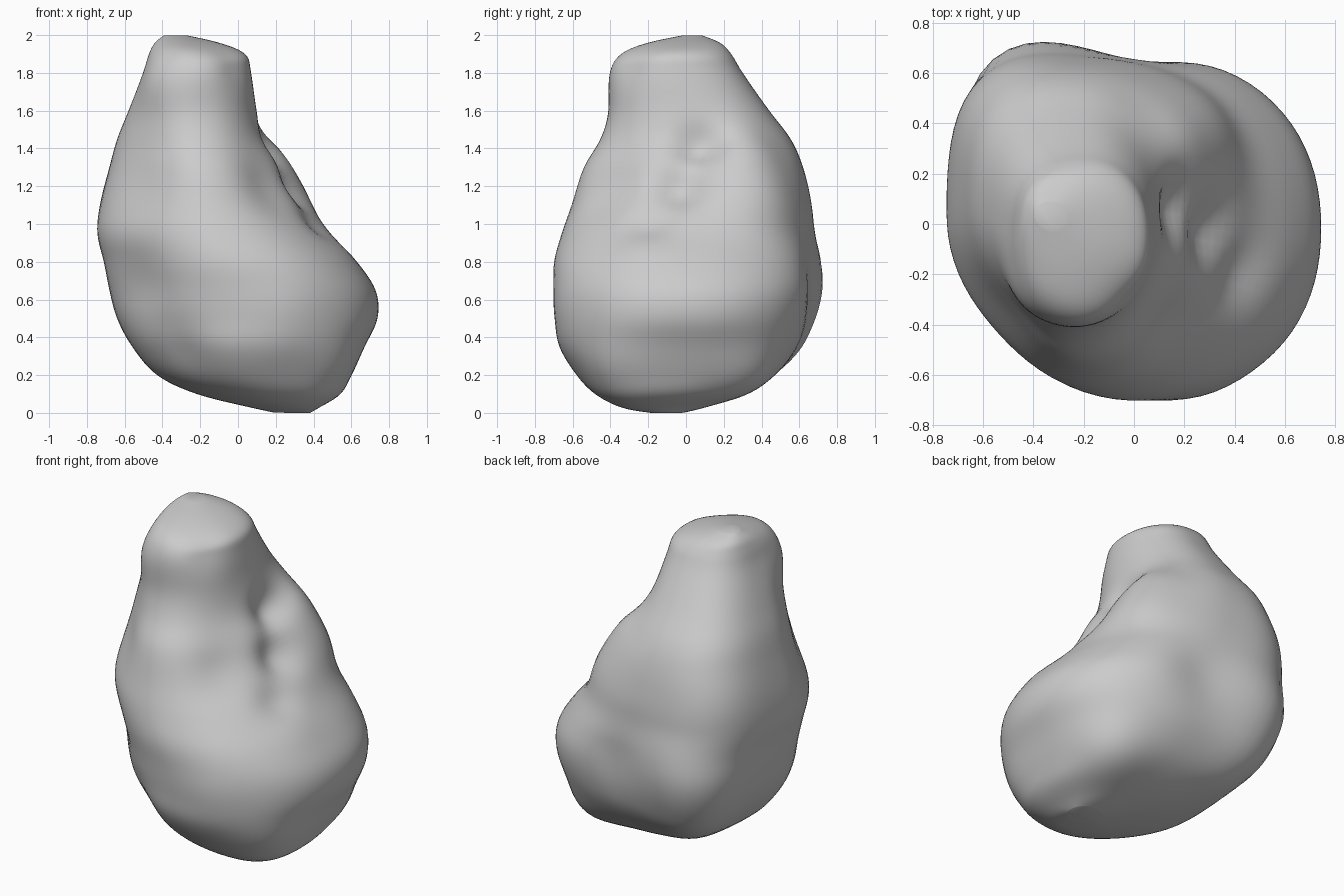
import bpy, bmesh, math
from mathutils import Vector

cube = bpy.data.objects.get("Cube")
if cube:
    bpy.data.objects.remove(cube, do_unlink=True)

SEGMENTS = 80
STEPS = 6

# Outline of the rock: height, x range, y range
OUTLINE = [
    (0.0, 0.2, 0.38, -0.18, -0.02),
    (0.03, 0.06, 0.43, -0.34, 0.10),
    (0.1, -0.22, 0.54, -0.48, 0.3),
    (0.2, -0.43, 0.6, -0.58, 0.47),
    (0.35, -0.56, 0.67, -0.67, 0.59),
    (0.5, -0.64, 0.74, -0.69, 0.65),
    (0.65, -0.68, 0.73, -0.7, 0.68),
    (0.8, -0.71, 0.63, -0.7, 0.68),
    (0.95, -0.745, 0.49, -0.66, 0.66),
    (1.1, -0.73, 0.38, -0.61, 0.65),
    (1.3, -0.68, 0.26, -0.55, 0.61),
    (1.45, -0.64, 0.15, -0.46, 0.55),
    (1.6, -0.58, 0.1, -0.41, 0.44),
    (1.8, -0.5, 0.07, -0.4, 0.3),
    (1.9, -0.47, 0.04, -0.34, 0.24),
    (1.96, -0.44, -0.1, -0.19, 0.18),
    (2.0, -0.39, -0.28, -0.01, 0.08),
]

# Fullness of the four corners: back +x, back -x, front -x, front +x
FULLNESS = (2.2, 2.7, 1.8, 2.2)

# Sculpted marks: centre, radius, outward push
MARKS = [
    ((-0.5, 0.62, 0.65), 0.28, 0.13),    # back corner ridge
    ((-0.42, 0.52, 0.32), 0.22, 0.07),
    ((-0.52, 0.48, 1.15), 0.25, 0.05),
    ((0.28, 0.38, 1.15), 0.22, 0.07),    # shoulder beside the groove
    ((0.16, 0.32, 1.4), 0.16, 0.05),
    ((0.35, -0.18, 0.96), 0.11, -0.09),  # groove
    ((0.25, -0.03, 1.17), 0.12, -0.15),
    ((0.13, 0.07, 1.38), 0.11, -0.11),
    ((0.15, -0.38, 1.2), 0.2, -0.07),    # flank in front of the groove
    ((0.45, -0.2, 0.78), 0.13, 0.03),    # knob under the groove
    ((0.25, -0.6, 0.55), 0.18, 0.02),
    ((0.45, 0.35, 0.2), 0.2, 0.05),      # rounded foot
    ((0.5, -0.4, 0.25), 0.2, 0.04),
    ((-0.4, -0.28, 1.75), 0.16, 0.04),   # neck corners
    ((0.0, -0.32, 1.85), 0.13, -0.03),
    ((-0.5, -0.35, 1.25), 0.24, -0.05),  # shallow dents
    ((-0.5, -0.4, 0.7), 0.2, -0.03),
    ((-0.3, -0.5, 0.35), 0.16, -0.03),
    ((0.05, 0.67, 0.7), 0.2, -0.04),
]


def spline(a, b, c, d, t):
    return b + 0.5 * t * (c - a + t * (2 * a - 5 * b + 4 * c - d + t * (3 * (b - c) + d - a)))


def smooth_rows(rows):
    result = []
    last = len(rows) - 1
    for i in range(last):
        near = [rows[max(0, min(last, i + k))] for k in (-1, 0, 1, 2)]
        for s in range(STEPS):
            result.append([spline(*col, s / STEPS) for col in zip(*near)])
    return result + [list(rows[-1])]


def ring_point(row, angle):
    z, x0, x1, y0, y1 = row
    c, s = math.cos(angle), math.sin(angle)
    n = FULLNESS[int(angle / (math.pi / 2)) % 4]
    r = (abs(c) ** n + abs(s) ** n) ** (-1 / n)
    return Vector(((x0 + x1) / 2 + (x1 - x0) / 2 * r * c,
                   (y0 + y1) / 2 + (y1 - y0) / 2 * r * s, z))


# Loft the rings
bm = bmesh.new()
rings = [[bm.verts.new(ring_point(row, math.tau * i / SEGMENTS)) for i in range(SEGMENTS)]
         for row in smooth_rows(OUTLINE)]
for low, high in zip(rings, rings[1:]):
    for i in range(SEGMENTS):
        j = (i + 1) % SEGMENTS
        bm.faces.new((low[i], low[j], high[j], high[i]))
bm.faces.new(rings[0][::-1])
bm.faces.new(rings[-1])
bm.normal_update()

# Push the marks in and out along the surface normals
moves = {}
for v in bm.verts:
    push = sum(amount * math.exp(-((v.co - Vector(centre)).length / radius) ** 2)
               for centre, radius, amount in MARKS)
    moves[v] = v.normal * push
for v, move in moves.items():
    v.co += move
for _ in range(3):
    bmesh.ops.smooth_vert(bm, verts=bm.verts, factor=0.5,
                          use_axis_x=True, use_axis_y=True, use_axis_z=True)

mesh = bpy.data.meshes.new("rock")
bm.to_mesh(mesh)
bm.free()
rock = bpy.data.objects.new("rock", mesh)
bpy.context.collection.objects.link(rock)

# Plain grey stone
stone = bpy.data.materials.new("stone_grey")
stone.use_nodes = True
stone.diffuse_color = (0.6, 0.6, 0.6, 1)
stone.node_tree.nodes["Principled BSDF"].inputs["Base Color"].default_value = (0.6, 0.6, 0.6, 1)
mesh.materials.append(stone)

for p in mesh.polygons:
    p.use_smooth = True
